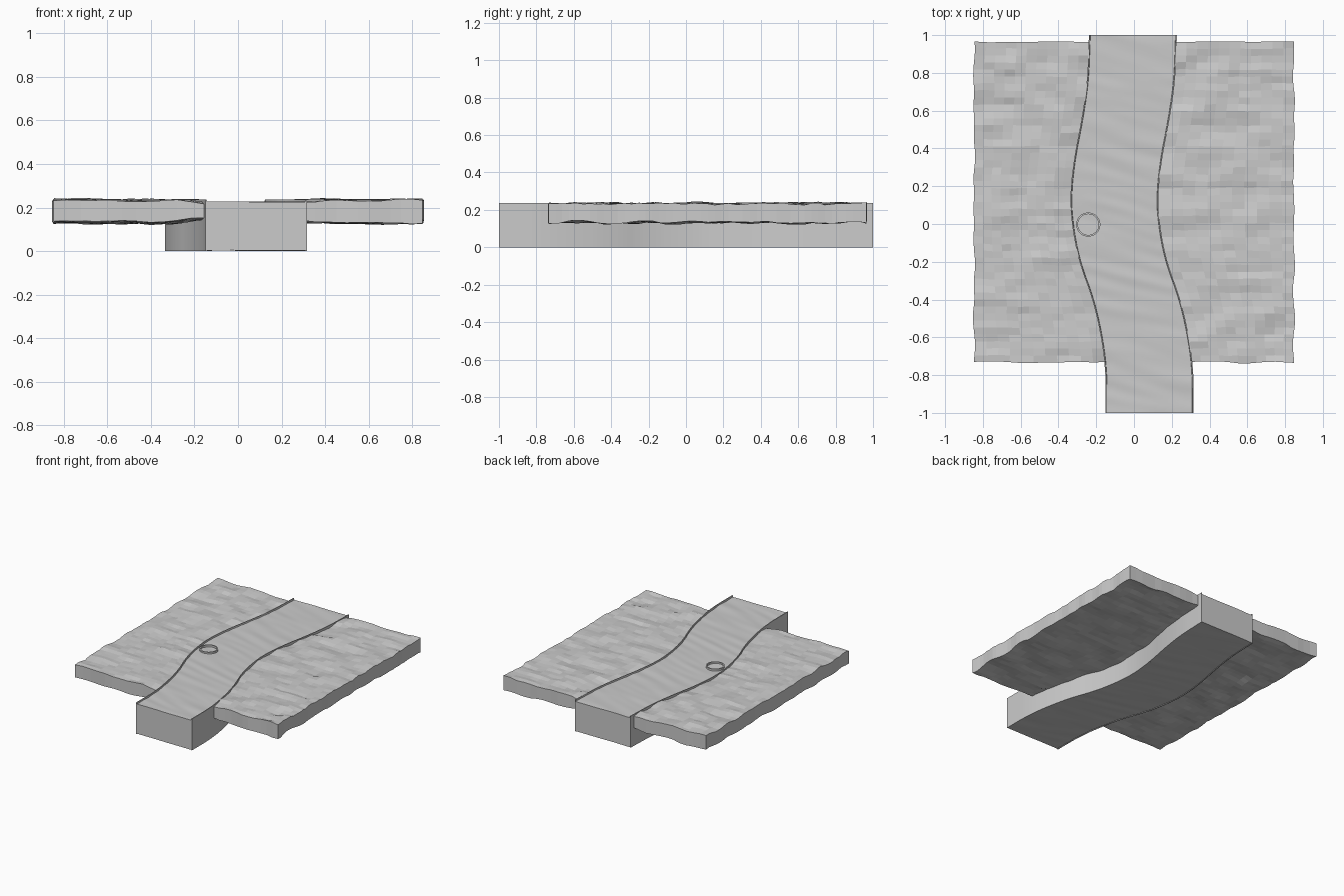
import bpy, bmesh, math
from mathutils import Vector, noise

if "Cube" in bpy.data.objects:
    bpy.data.objects.remove(bpy.data.objects["Cube"])

HALF = 0.233
# river centre line as (y, x)
PATH = [(-1.0, 0.083), (-0.78, 0.083), (-0.6, 0.06), (-0.4, 0.015), (-0.2, -0.06),
        (0.0, -0.098), (0.15, -0.107), (0.35, -0.085), (0.55, -0.045), (0.75, -0.015), (1.0, -0.005)]


def centre(y):
    def lin(v):
        v = max(-1, min(1, v))
        for (y0, x0), (y1, x1) in zip(PATH, PATH[1:]):
            if v <= y1:
                return x0 + (x1 - x0) * (v - y0) / (y1 - y0)
        return PATH[-1][1]
    return sum(lin(y + d) for d in (-0.08, -0.04, 0, 0.04, 0.08)) / 5


def n3(x, y, z=0.0):
    return noise.noise(Vector((x, y, z)))


def clamp(v, a, b):
    return max(a, min(b, v))


def loft(name, rows):
    """Closed slab: each row is (top points, bottom points), both left to right."""
    bm = bmesh.new()
    rings = []
    for top, bottom in rows:
        rings.append([bm.verts.new(p) for p in top + bottom[::-1]])
    n = len(rings[0])
    for a, b in zip(rings, rings[1:]):
        for i in range(n):
            j = (i + 1) % n
            bm.faces.new((a[i], a[j], b[j], b[i]))
    for r in (rings[0], rings[-1]):
        for i in range(n // 2 - 1):
            bm.faces.new((r[i], r[i + 1], r[n - 2 - i], r[n - 1 - i]))
    bmesh.ops.recalc_face_normals(bm, faces=bm.faces)
    me = bpy.data.meshes.new(name)
    bm.to_mesh(me)
    bm.free()
    ob = bpy.data.objects.new(name, me)
    bpy.context.collection.objects.link(ob)
    return ob


def smooth(ob, angle):
    bpy.ops.object.select_all(action='DESELECT')
    ob.select_set(True)
    bpy.context.view_layer.objects.active = ob
    bpy.ops.object.shade_smooth_by_angle(angle=math.radians(angle))


# river block with a thin raised rim and rippled surface
rows = []
NY, NX = 160, 16
for k in range(NY + 1):
    y = -1 + 2 * k / NY
    c = centre(y)
    xs = [-HALF, -HALF + 0.006] + [-HALF + 0.008 + (2 * HALF - 0.016) * i / NX for i in range(NX + 1)]
    xs += [HALF - 0.006, HALF]
    top, bottom = [], []
    for i, u in enumerate(xs):
        rim = i < 2 or i > len(xs) - 3
        ripple = 0.004 * n3(u * 3, y * 16 + u * 4)
        top.append((c + u, y, 0.237 if rim else 0.226 + ripple))
        bottom.append((c + u, y, 0.0 if rim else 0.003 + 0.6 * ripple))
    rows.append((top, bottom))
smooth(loft("river", rows), 30)


# faceted ground slabs on both sides of the river
def bank(name, side):
    rows = []
    ny, nx = 46, 11
    for k in range(ny + 1):
        y = -0.733 + 1.698 * k / ny
        inner = centre(y) + side * (HALF - 0.004)
        outer = side * (0.847 + 0.012 * n3(y * 7, side * 3))
        top, bottom = [], []
        for i in range(nx + 1):
            t = i / nx
            x = inner + (outer - inner) * t
            yy = y + (0.012 * n3(x * 6, 9 + y) if k in (0, ny) else 0.006 * n3(x * 9, y * 9, 5))
            near = math.exp(-t * 9)
            zt = 0.233 + 0.014 * n3(x * 6, y * 9, 2) + 0.008 * n3(x * 15, y * 18, 7) - 0.008 * near
            zb = 0.133 + 0.018 * n3(x * 5, y * 6, 4) + 0.007 * n3(x * 15, y * 18, 1) + 0.015 * near
            top.append((x, yy, clamp(zt, 0.205, 0.245)))
            bottom.append((x, yy, clamp(zb, 0.115, 0.16)))
        rows.append((top, bottom))
    loft(name, rows)


bank("left_bank", -1)
bank("right_bank", 1)

# small open pipe set into the river surface
bm = bmesh.new()
profile = [(0.064, 0.20), (0.064, 0.239), (0.055, 0.239), (0.055, 0.20)]
S = 40
rings = [[bm.verts.new((-0.242 + r * math.cos(2 * math.pi * s / S), -0.003 + r * math.sin(2 * math.pi * s / S), z))
          for s in range(S)] for r, z in profile]
for a, b in zip(rings, rings[1:] + rings[:1]):
    for s in range(S):
        t = (s + 1) % S
        bm.faces.new((a[s], a[t], b[t], b[s]))
bmesh.ops.recalc_face_normals(bm, faces=bm.faces)
me = bpy.data.meshes.new("pipe_ring")
bm.to_mesh(me)
bm.free()
ring = bpy.data.objects.new("pipe_ring", me)
bpy.context.collection.objects.link(ring)
smooth(ring, 30)
